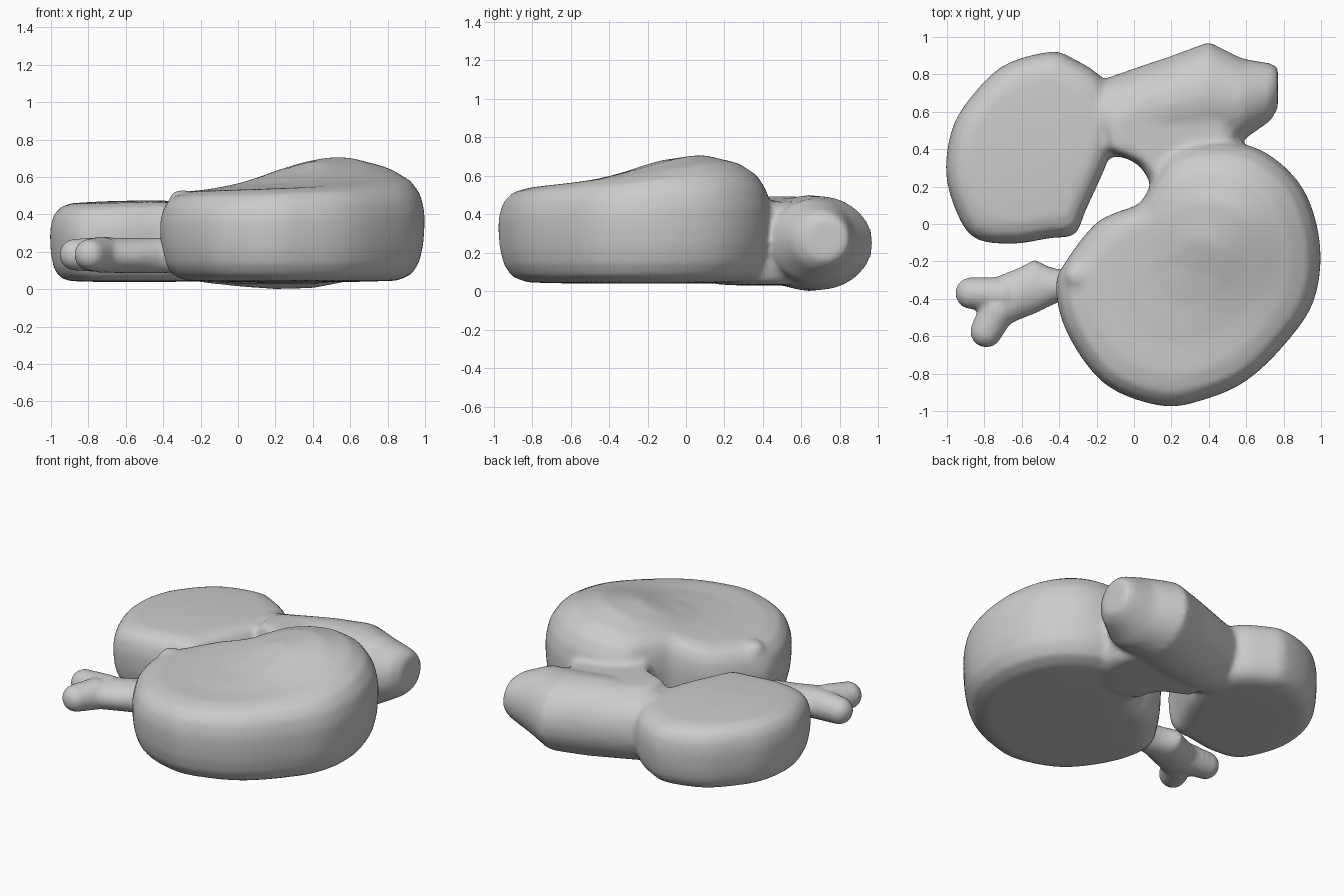
import bpy
import bmesh
from math import cos, sin, pi, exp
from mathutils import Vector

cube = bpy.data.objects.get("Cube")
if cube:
    bpy.data.objects.remove(cube)

grey = bpy.data.materials.new("plain grey")
grey.use_nodes = True
grey.diffuse_color = (0.6, 0.6, 0.6, 1)
grey.node_tree.nodes["Principled BSDF"].inputs["Base Color"].default_value = (0.6, 0.6, 0.6, 1)


def skin(bm, rings):
    """Join equal rings of points into a closed skin with fan caps."""
    loops = [[bm.verts.new(p) for p in ring] for ring in rings]
    n = len(loops[0])
    for a, b in zip(loops, loops[1:]):
        for i in range(n):
            j = (i + 1) % n
            bm.faces.new((a[i], a[j], b[j], b[i]))
    for loop in (loops[0], loops[-1]):
        mid = bm.verts.new(sum((v.co for v in loop), Vector()) / n)
        for i in range(n):
            bm.faces.new((loop[i], loop[(i + 1) % n], mid))


def ball(bm, place, radius):
    made = bmesh.ops.create_icosphere(bm, subdivisions=3, radius=radius)
    bmesh.ops.translate(bm, verts=made["verts"], vec=place)


def smooth_outline(points, steps=4):
    """Closed curve running through the points."""
    pts = [Vector(p) for p in points]
    out = []
    for i in range(len(pts)):
        a, b, c, d = (pts[(i + k) % len(pts)] for k in (-1, 0, 1, 2))
        for s in range(steps):
            t = s / steps
            out.append(0.5 * (2 * b + (c - a) * t + (2 * a - 5 * b + 4 * c - d) * t * t
                              + (3 * b - a - 3 * c + d) * t ** 3))
    return out


# Rounded slab edge: outline scale and height fraction
EDGE = [(0.5, 0), (0.8, 0.01), (0.91, 0.07), (0.97, 0.19), (1.0, 0.36), (1.01, 0.52),
        (1.01, 0.68), (0.98, 0.84), (0.91, 0.95), (0.78, 1), (0.55, 1), (0.25, 1)]


def slab(bm, points, centre, base, top):
    c = Vector(centre)
    outline = smooth_outline(points)
    rings = []
    for scale, f in EDGE:
        ring = [c + (p - c) * scale for p in outline]
        rings.append([(p.x, p.y, base + f * (top(p.x, p.y) - base)) for p in ring])
    skin(bm, rings)


def finish(name, bm, voxel, rounds):
    """Fuse the overlapping skins into one soft surface."""
    bmesh.ops.recalc_face_normals(bm, faces=bm.faces)
    mesh = bpy.data.meshes.new(name)
    bm.to_mesh(mesh)
    bm.free()
    mesh.materials.append(grey)
    ob = bpy.data.objects.new(name, mesh)
    bpy.context.collection.objects.link(ob)
    fuse = ob.modifiers.new("fuse", 'REMESH')
    fuse.mode = 'VOXEL'
    fuse.voxel_size = voxel
    fuse.use_smooth_shade = True
    soften = ob.modifiers.new("soften", 'SMOOTH')
    soften.factor = 0.5
    soften.iterations = rounds


meat = bmesh.new()

# Large front piece, swelling towards its back left
slab(meat, [(-0.41, -0.33), (-0.35, -0.58), (-0.15, -0.85), (0.15, -0.965), (0.38, -0.93),
            (0.6, -0.83), (0.8, -0.64), (0.95, -0.42), (0.99, -0.15), (0.93, 0.12),
            (0.8, 0.3), (0.62, 0.41), (0.4, 0.43), (0.2, 0.37), (0.09, 0.2), (0.03, 0.105),
            (-0.1, 0.055), (-0.21, -0.01), (-0.35, -0.19)],
     (0.3, -0.25), 0.04,
     lambda x, y: 0.53 + 0.03 * x + 0.165 * exp(-((x - 0.5) ** 2 + (y - 0.04) ** 2) / 0.17))

# Smaller rear piece, slightly domed
slab(meat, [(-1.0, 0.28), (-0.97, 0.5), (-0.88, 0.66), (-0.7, 0.84), (-0.45, 0.915),
            (-0.33, 0.88), (-0.17, 0.77), (-0.11, 0.58), (-0.13, 0.38), (-0.26, 0.08),
            (-0.32, -0.05), (-0.45, -0.07), (-0.65, -0.1), (-0.85, -0.07), (-0.95, 0.08)],
     (-0.55, 0.4), 0.04,
     lambda x, y: 0.475 - 0.1 * ((x + 0.5) ** 2 + (y - 0.35) ** 2))

# Web filling the valley between the large piece and the arm
slab(meat, [(-0.16, 0.42), (-0.07, 0.365), (0.02, 0.32), (0.08, 0.24), (0.12, 0.13),
            (0.35, 0.1), (0.53, 0.3), (0.54, 0.5), (0.4, 0.68), (0.1, 0.7), (-0.15, 0.62)],
     (0.22, 0.42), 0.03, lambda x, y: 0.49 - 0.06 * x)

# Rear arm joining both: x, middle y, half width, middle z, half height
ARM = [(-0.45, 0.52, 0.2, 0.25, 0.17), (-0.15, 0.57, 0.21, 0.25, 0.22),
       (0.05, 0.6, 0.25, 0.25, 0.24), (0.2, 0.64, 0.26, 0.25, 0.25),
       (0.4, 0.69, 0.285, 0.25, 0.245), (0.58, 0.665, 0.22, 0.26, 0.22),
       (0.73, 0.705, 0.155, 0.27, 0.15), (0.77, 0.73, 0.11, 0.27, 0.11)]
skin(meat, [[(x, y + ry * cos(2 * pi * k / 24), z + rz * sin(2 * pi * k / 24))
             for k in range(24)] for x, y, ry, z, rz in ARM])

# Small lip above the bone
ball(meat, (-0.3, -0.28, 0.46), 0.075)
finish("meat", meat, 0.02, 7)

# Bone: shaft of x, middle y, half width, half height, with two end knobs
bone = bmesh.new()
SHAFT = [(-0.3, -0.33, 0.08, 0.09), (-0.41, -0.33, 0.09, 0.095), (-0.46, -0.335, 0.11, 0.095),
         (-0.53, -0.335, 0.145, 0.095), (-0.62, -0.375, 0.14, 0.095),
         (-0.72, -0.42, 0.145, 0.09), (-0.8, -0.43, 0.12, 0.075)]
skin(bone, [[(x, y + ry * cos(pi * k / 10), 0.18 + rz * sin(pi * k / 10))
             for k in range(20)] for x, y, ry, rz in SHAFT])
for start, end in (((-0.7, -0.38), (-0.87, -0.37)), ((-0.73, -0.46), (-0.79, -0.575))):
    a, b = Vector(start), Vector(end)
    for step in range(5):
        p = a.lerp(b, step / 4)
        ball(bone, (p.x, p.y, 0.185), 0.098 - 0.003 * step)
finish("bone", bone, 0.013, 8)
